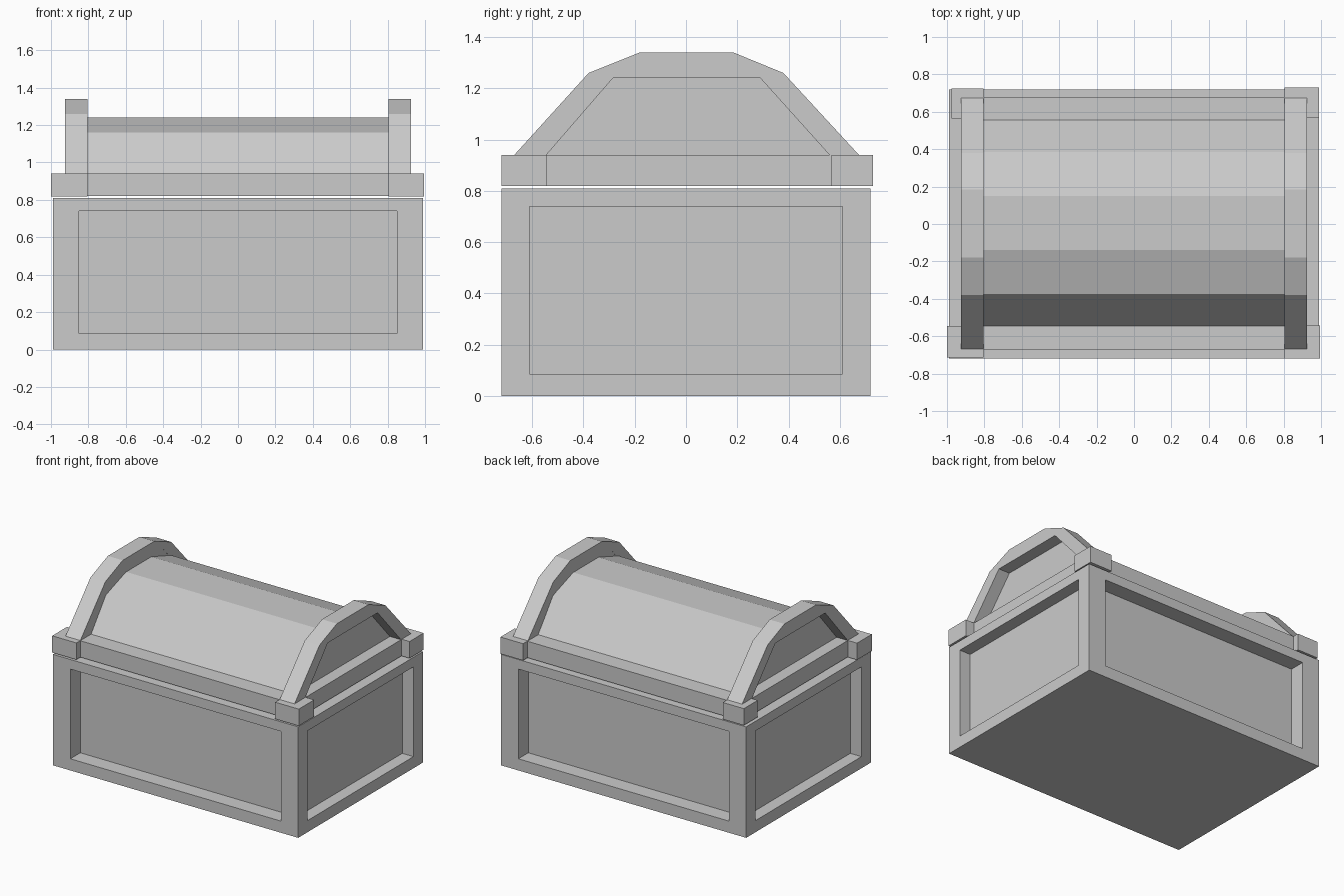
import bpy, bmesh
from mathutils import Vector

if "Cube" in bpy.data.objects:
    bpy.data.objects.remove(bpy.data.objects["Cube"])


def finish(name, bm):
    bmesh.ops.recalc_face_normals(bm, faces=bm.faces)
    me = bpy.data.meshes.new(name)
    bm.to_mesh(me)
    bm.free()
    ob = bpy.data.objects.new(name, me)
    bpy.context.collection.objects.link(ob)
    return ob


def box_bm(lo, hi):
    bm = bmesh.new()
    bmesh.ops.create_cube(bm, size=1)
    for v in bm.verts:
        v.co = Vector([lo[i] if v.co[i] < 0 else hi[i] for i in range(3)])
    return bm


def box(name, lo, hi):
    return finish(name, box_bm(lo, hi))


def prism(name, profile, x0, x1):
    """Extrude a (y, z) profile along x."""
    bm = bmesh.new()
    face = bm.faces.new([bm.verts.new((x0, y, z)) for y, z in profile])
    ext = bmesh.ops.extrude_face_region(bm, geom=[face])["geom"]
    bmesh.ops.translate(bm, vec=(x1 - x0, 0, 0),
                        verts=[g for g in ext if isinstance(g, bmesh.types.BMVert)])
    return finish(name, bm)


def mirror_x(ob):
    ob.modifiers.new("mirror", 'MIRROR')
    return ob


# Chest body: box with a recessed panel on each of the four walls
bm = box_bm((-0.99, -0.72, 0), (0.99, 0.72, 0.81))
bm.normal_update()
walls = [f for f in bm.faces if abs(f.normal.z) < 0.5]
for wall in walls:
    n = wall.normal.copy()
    along, half, depth = (0, 0.85, 0.115) if abs(n.y) > 0.5 else (1, 0.61, 0.09)
    bmesh.ops.inset_individual(bm, faces=[wall], thickness=0.05)
    for v in wall.verts:
        v.co[along] = half if v.co[along] > 0 else -half
        v.co.z = 0.74 if v.co.z > 0.4 else 0.085
    panel = bmesh.ops.extrude_discrete_faces(bm, faces=[wall])["faces"][0]
    bmesh.ops.translate(bm, verts=panel.verts, vec=-n * depth)
finish("chest_body", bm)

# Lid barrel
prism("lid_barrel", [(-0.545, 0.82), (-0.545, 0.94), (-0.375, 1.16), (-0.14, 1.24),
                     (0.15, 1.24), (0.385, 1.16), (0.555, 0.94), (0.555, 0.82)],
      -0.806, 0.806)

# Lid rim beams
box("rim_front", (-0.86, -0.67, 0.82), (0.86, -0.54, 0.94))
box("rim_back", (-0.86, 0.55, 0.82), (0.86, 0.68, 0.94))
mirror_x(box("rim_sides", (0.805, -0.66, 0.82), (0.925, 0.67, 0.94)))

# End arches with their recessed end panels
outer = [(-0.67, 0.94), (-0.38, 1.26), (-0.18, 1.34),
         (0.185, 1.34), (0.38, 1.26), (0.675, 0.94)]
inner = [(-0.545, 0.94), (-0.285, 1.24), (0.29, 1.24), (0.56, 0.94)]
mirror_x(prism("end_arches", outer + inner[::-1], 0.805, 0.925))
mirror_x(prism("end_panels", inner, 0.806, 0.835))

# Corner blocks, each slightly different
corners = {"front_left": (-1.0, -0.805, -0.715, -0.545),
           "front_right": (0.805, 0.995, -0.72, -0.542),
           "back_left": (-0.975, -0.805, 0.565, 0.725),
           "back_right": (0.805, 0.988, 0.567, 0.73)}
for name, (x0, x1, y0, y1) in corners.items():
    box("corner_block_" + name, (x0, y0, 0.819), (x1, y1, 0.941))
